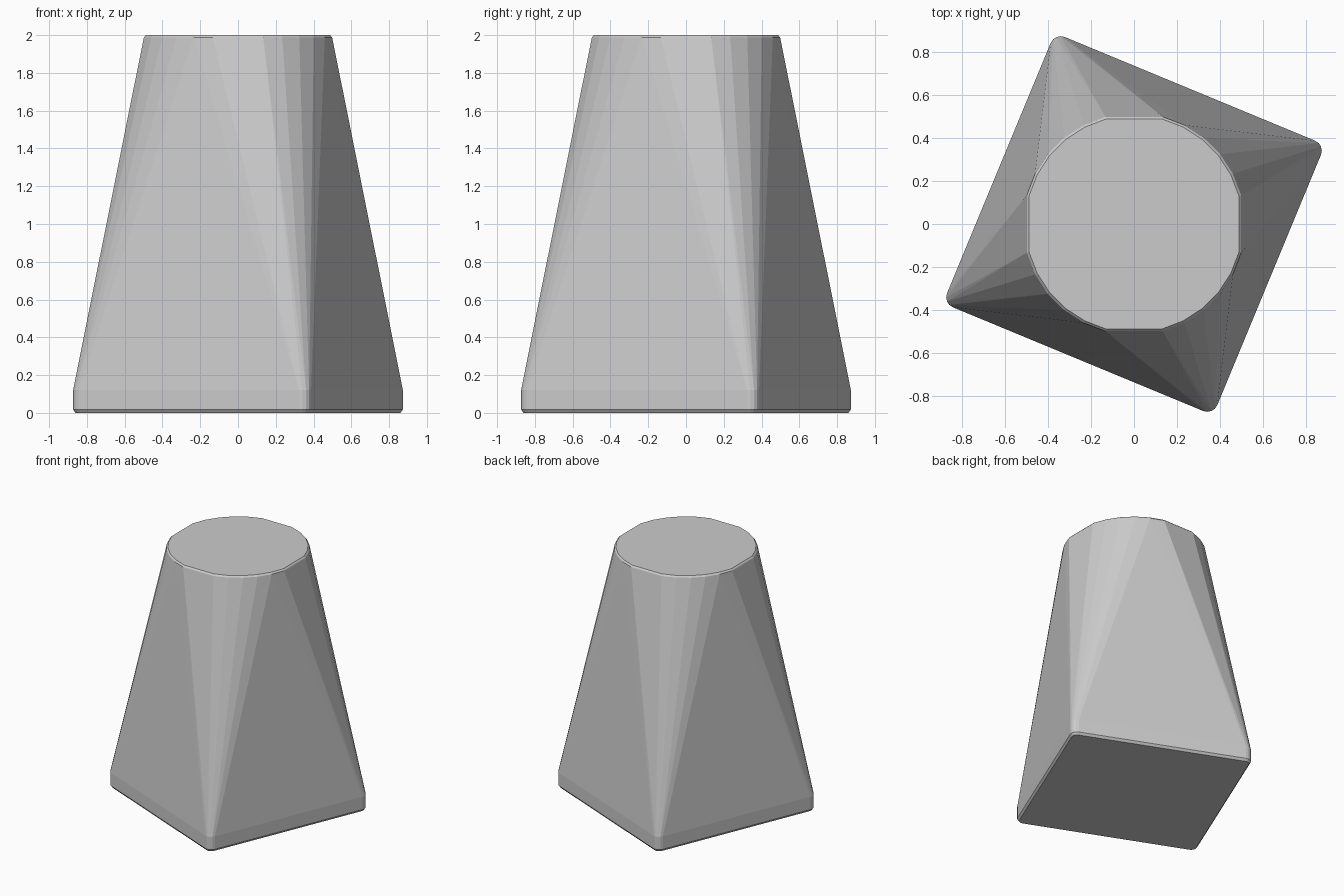
import bpy, bmesh
from math import sin, cos, radians

if "Cube" in bpy.data.objects:
    bpy.data.objects.remove(bpy.data.objects["Cube"])


def rounded_square(half, radius, z, turn=22.5, steps=4):
    """Square ring with rounded corners, one corner pointing along 'turn'."""
    pts = []
    reach = (half - radius) * 2 ** 0.5
    for q in range(4):
        a = turn + 90 * q
        for i in range(steps + 1):
            b = radians(a - 45 + 90 * i / steps)
            pts.append((reach * cos(radians(a)) + radius * cos(b),
                        reach * sin(radians(a)) + radius * sin(b), z))
    return pts


def flat_sided_round(radius, z):
    """Round ring with four flat sides facing the axes."""
    return [(radius * cos(radians(90 * q + a)), radius * sin(radians(90 * q + a)), z)
            for q in range(4) for a in (15, 27, 39, 51, 63, 75)]


# Tapered block: turned square foot blending into a round top, softly chamfered
points = (rounded_square(0.667, 0.038, 0.0)
          + rounded_square(0.68, 0.05, 0.018)
          + rounded_square(0.68, 0.05, 0.12)
          + flat_sided_round(0.516, 1.988)
          + flat_sided_round(0.505, 2.0))

bm = bmesh.new()
for p in points:
    bm.verts.new(p)
hull = bmesh.ops.convex_hull(bm, input=bm.verts[:])
loose = [v for v in bm.verts if not v.link_faces]
bmesh.ops.delete(bm, geom=loose, context='VERTS')
bmesh.ops.dissolve_limit(bm, angle_limit=radians(0.5), verts=bm.verts[:], edges=bm.edges[:])
bmesh.ops.recalc_face_normals(bm, faces=bm.faces[:])

mesh = bpy.data.meshes.new("tapered_block")
bm.to_mesh(mesh)
bm.free()
block = bpy.data.objects.new("tapered_block", mesh)
bpy.context.collection.objects.link(block)
